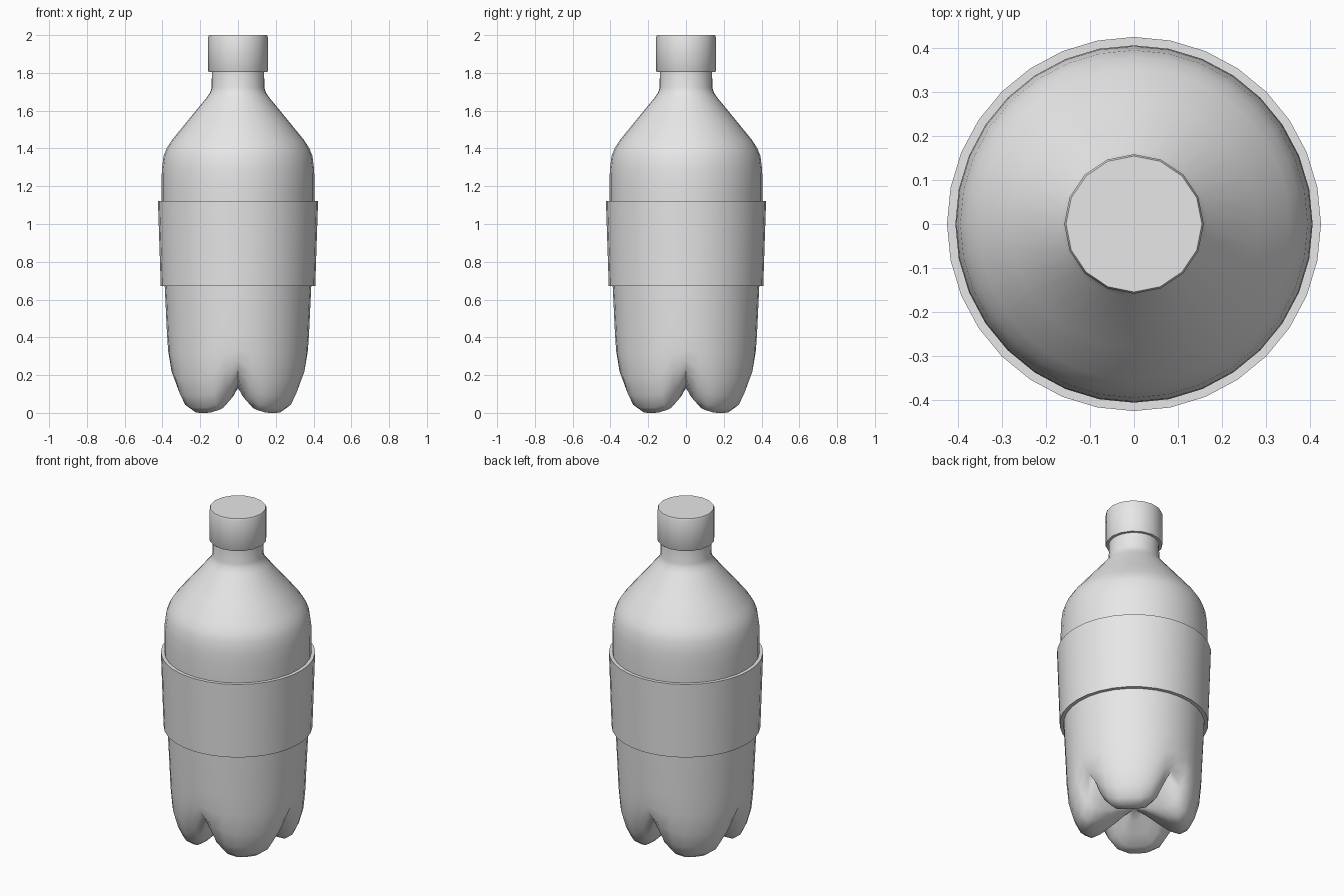
import bpy, bmesh, math

cube = bpy.data.objects.get("Cube")
if cube:
    bpy.data.objects.remove(cube, do_unlink=True)

grey = bpy.data.materials.new("plain grey")
grey.use_nodes = True
grey.diffuse_color = (0.8, 0.8, 0.8, 1)
grey.node_tree.nodes["Principled BSDF"].inputs["Base Color"].default_value = (0.8, 0.8, 0.8, 1)


def lathe(name, rows, sides, angle, closed=False):
    """Loft rings; each row gives (radius, height) at an angle. Ends are capped unless closed."""
    bm = bmesh.new()
    rings = []
    for row in rows:
        ring = []
        for i in range(sides):
            a = math.tau * i / sides
            r, z = row(a)
            ring.append(bm.verts.new((r * math.cos(a), r * math.sin(a), z)))
        rings.append(ring)
    pairs = list(zip(rings, rings[1:]))
    if closed:
        pairs.append((rings[-1], rings[0]))
    else:
        bm.faces.new(rings[0])
        bm.faces.new(rings[-1])
    for low, high in pairs:
        for i in range(sides):
            j = (i + 1) % sides
            bm.faces.new((low[i], low[j], high[j], high[i]))
    bmesh.ops.recalc_face_normals(bm, faces=bm.faces)
    mesh = bpy.data.meshes.new(name)
    bm.to_mesh(mesh)
    bm.free()
    mesh.materials.append(grey)
    mesh.shade_smooth()
    mesh.set_sharp_from_angle(angle=math.radians(angle))
    obj = bpy.data.objects.new(name, mesh)
    bpy.context.collection.objects.link(obj)
    return obj


def ring(r, z):
    return lambda a: (r, z)


def petal_ring(lobe, groove):
    """Blend from the groove outline to the foot outline, four feet on the diagonals."""
    def row(a):
        w = 1 - (1 - abs(math.sin(2 * a))) ** 2
        return tuple(g + (f - g) * w for f, g in zip(lobe, groove))
    return row


# Bottle: four-footed base, then the plain wall, shoulder and neck
feet = [
    ((0.01, 0.13), (0.01, 0.13)),
    ((0.07, 0.10), (0.06, 0.133)),
    ((0.14, 0.052), (0.12, 0.145)),
    ((0.21, 0.012), (0.19, 0.165)),
    ((0.265, 0.0), (0.24, 0.185)),
    ((0.305, 0.028), (0.28, 0.205)),
    ((0.335, 0.09), (0.32, 0.235)),
    ((0.36, 0.18), (0.355, 0.28)),
    ((0.371, 0.3), (0.37, 0.33)),
]
wall = [(0.376, 0.42), (0.388, 0.67), (0.404, 1.12), (0.405, 1.22), (0.403, 1.29),
        (0.394, 1.36), (0.378, 1.40), (0.353, 1.44), (0.28, 1.53), (0.165, 1.67),
        (0.148, 1.695), (0.14, 1.72), (0.138, 1.82)]
lathe("bottle", [petal_ring(*f) for f in feet] + [ring(*p) for p in wall], 32, 70)

# Label sleeve around the middle
sleeve = [(0.386, 0.672), (0.409, 0.672), (0.424, 1.122), (0.4, 1.122)]
lathe("label_sleeve", [ring(*p) for p in sleeve], 32, 40, closed=True)

# Screw cap with a small rounded rim
cap = [(0.155, 1.805), (0.158, 1.81), (0.158, 1.99), (0.154, 2.0)]
lathe("cap", [ring(*p) for p in cap], 16, 35)
